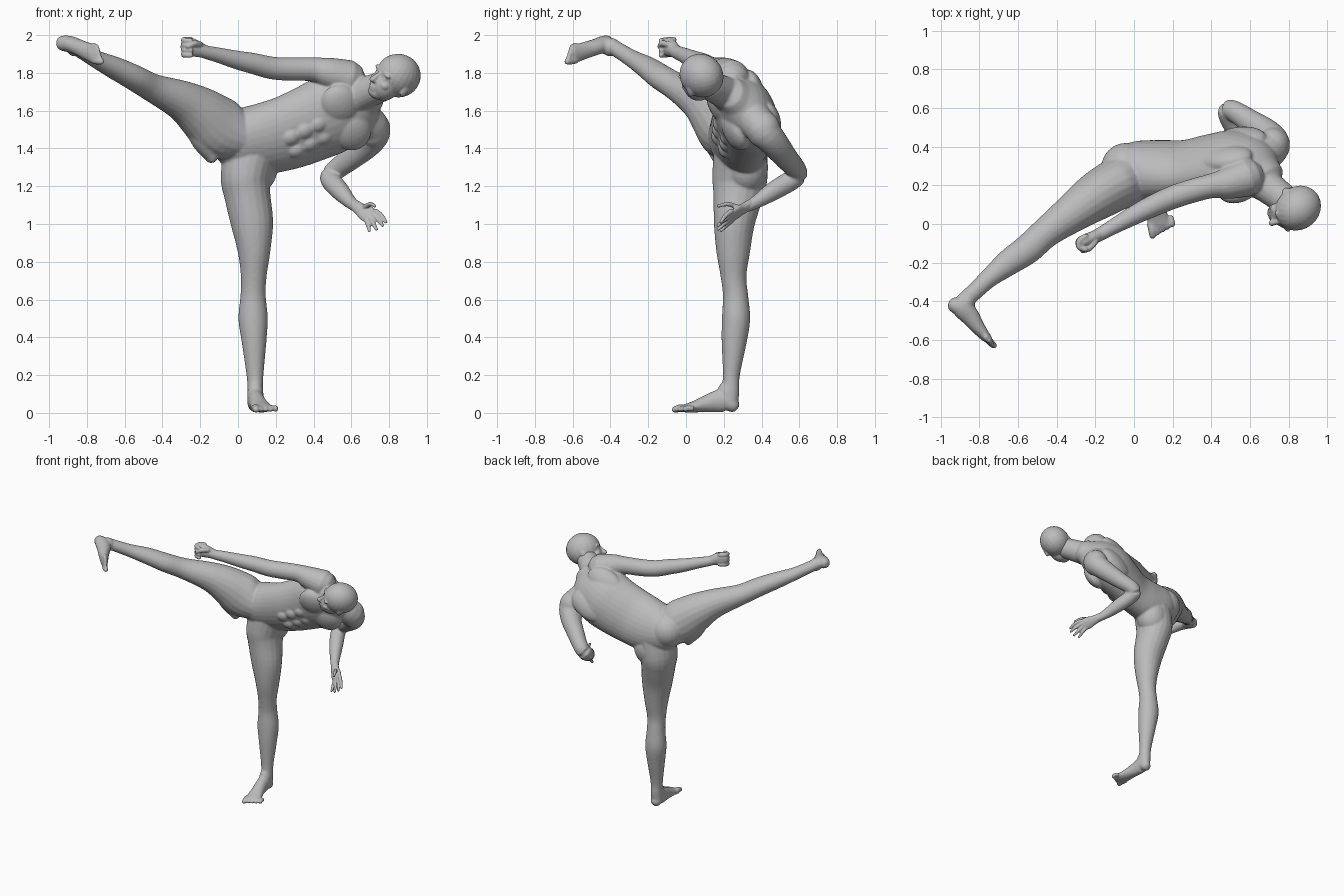
import bpy, bmesh, math
from mathutils import Vector, Matrix

if "Cube" in bpy.data.objects:
    bpy.data.objects.remove(bpy.data.objects["Cube"])

grey = bpy.data.materials.new("plain_grey")
grey.use_nodes = True
grey.diffuse_color = (0.5, 0.5, 0.5, 1)
grey.node_tree.nodes["Principled BSDF"].inputs["Base Color"].default_value = (0.5, 0.5, 0.5, 1)


def spline(pts, steps=4):
    """Catmull-Rom through stations of any size."""
    out = []
    for i in range(len(pts) - 1):
        p0, p1, p2, p3 = pts[max(i - 1, 0)], pts[i], pts[i + 1], pts[min(i + 2, len(pts) - 1)]
        for s in range(steps):
            t = s / steps
            out.append([0.5 * (2 * b + (c - a) * t + (2 * a - 5 * b + 4 * c - d) * t * t
                               + (3 * b - a - 3 * c + d) * t ** 3)
                        for a, b, c, d in zip(p0, p1, p2, p3)])
    return out + [list(pts[-1])]


def loft(bm, stations, wide=(0, 0, 1), n=20):
    """Rounded tube; each station is x, y, z, half width along `wide`, half depth."""
    st = spline([s if len(s) == 5 else (*s, s[3]) for s in stations])
    cen = [Vector(s[:3]) for s in st]
    rings = []
    for i, s in enumerate(st):
        t = (cen[min(i + 1, len(st) - 1)] - cen[max(i - 1, 0)]).normalized()
        w = Vector(wide)
        w = (w - t * w.dot(t)).normalized()
        d = t.cross(w)
        r = min(s[3], s[4])
        slices = [(0, 1)]
        if i == 0:
            slices = [(-.85 * r, .45), (-.5 * r, .83), (0, 1)]
        elif i == len(st) - 1:
            slices = [(0, 1), (.5 * r, .83), (.85 * r, .45)]
        for off, k in slices:
            rings.append([bm.verts.new(cen[i] + t * off + w * (s[3] * k * math.cos(a)) + d * (s[4] * k * math.sin(a)))
                          for a in (2 * math.pi * j / n for j in range(n))])
    for a, b in zip(rings, rings[1:]):
        for j in range(n):
            bm.faces.new((a[j], a[(j + 1) % n], b[(j + 1) % n], b[j]))
    bm.faces.new(rings[0][::-1])
    bm.faces.new(rings[-1])


def ball(bm, c, r, axes=((1, 0, 0), (0, 1, 0), (0, 0, 1))):
    """Ellipsoid with radii r along the given axes."""
    m = Matrix(axes).transposed().to_4x4()
    bmesh.ops.create_uvsphere(bm, u_segments=24, v_segments=16, radius=1,
                              matrix=Matrix.Translation(c) @ m @ Matrix.Diagonal((*r, 1)))


def finish(bm, name, voxel, smooth):
    bmesh.ops.recalc_face_normals(bm, faces=bm.faces)
    me = bpy.data.meshes.new(name)
    bm.to_mesh(me)
    bm.free()
    me.materials.append(grey)
    ob = bpy.data.objects.new(name, me)
    bpy.context.collection.objects.link(ob)
    re = ob.modifiers.new("fuse", 'REMESH')
    re.mode, re.voxel_size, re.use_smooth_shade = 'VOXEL', voxel, True
    sm = ob.modifiers.new("soften", 'SMOOTH')
    sm.factor, sm.iterations = 0.5, smooth


def frame(up, fwd):
    u = Vector(up).normalized()
    f = Vector(fwd)
    f = (f - u * f.dot(u)).normalized()
    return u.cross(f), f, u          # left, forward, up


# Torso, limbs, feet and neck fused into one body
bm = bmesh.new()
loft(bm, [(-.08, .25, 1.46, .12, .11), (0, .27, 1.445, .17, .15), (.12, .28, 1.45, .195, .145),
          (.25, .285, 1.48, .205, .137), (.38, .305, 1.53, .213, .148), (.5, .315, 1.585, .218, .16),
          (.6, .3, 1.63, .19, .14), (.67, .255, 1.675, .115, .095)], (.4, .4, -.82), 32)
loft(bm, [(.56, .27, 1.66, .12), (.66, .215, 1.69, .09), (.78, .125, 1.735, .078)])
# Standing leg
loft(bm, [(.07, .29, 1.40, .14, .14), (.04, .285, 1.25, .132, .147), (.05, .275, 1.15, .122, .132),
          (.075, .255, 1.0, .112, .108), (.085, .25, .85, .086, .089), (.083, .252, .72, .068, .068),
          (.08, .262, .62, .067, .067), (.08, .265, .5, .078, .075), (.085, .255, .38, .066, .067),
          (.09, .24, .2, .045, .045), (.092, .235, .12, .042, .048), (.092, .23, .06, .042, .047)], (1, 0, 0))
# Raised leg and the hanging fold under its thigh
loft(bm, [(0, .25, 1.46, .13, .14), (-.1, .2, 1.51, .165, .135), (-.2, .14, 1.59, .14, .125),
          (-.3, .07, 1.655, .107, .105), (-.45, -.04, 1.72, .076, .08), (-.55, -.13, 1.775, .068, .077),
          (-.65, -.2, 1.825, .06, .068), (-.75, -.28, 1.872, .047, .05), (-.82, -.345, 1.912, .042, .045),
          (-.88, -.4, 1.947, .04, .044)])
loft(bm, [(-.2, .14, 1.56, .1, .09), (-.17, .16, 1.44, .078, .07), (-.14, .17, 1.35, .03, .04)], (1, .6, 0))
# Right arm, reaching across
loft(bm, [(.58, .24, 1.77, .1), (.48, .21, 1.8, .082), (.4, .197, 1.818, .064), (.28, .165, 1.82, .062),
          (.18, .13, 1.826, .06), (.08, .085, 1.85, .056), (0, .045, 1.867, .05), (-.1, -.01, 1.893, .041),
          (-.17, -.05, 1.91, .036), (-.21, -.07, 1.925, .035)])
# Left arm, bent behind
loft(bm, [(.65, .35, 1.57, .1), (.72, .405, 1.5, .088), (.69, .465, 1.43, .076), (.6, .53, 1.35, .063),
          (.505, .59, 1.275, .053), (.49, .562, 1.235, .054), (.54, .463, 1.175, .05), (.59, .378, 1.12, .036),
          (.625, .325, 1.092, .029)], (.2, .2, .9))
# Muscle masses: chest, shoulder blades, abdomen, seat, knees, calf
left, front, up = frame((.85, .05, .4), (.23, -.84, -.37))
chest = Vector((.55, .3, 1.6))
for s in (-1, 1):
    ball(bm, chest + front * .09 + left * .085 * s, (.115, .06, .105), (left, front, up))
    ball(bm, chest - front * .1 + left * .1 * s - up * .02, (.1, .06, .15), (left, front, up))
    for k in range(3):
        ball(bm, chest + front * .107 - up * (.15 + .08 * k) + left * .04 * s, (.045, .035, .05), (left, front, up))
ball(bm, (.09, .32, 1.3), (.12, .115, .14))
ball(bm, (-.04, .29, 1.46), (.13, .13, .13))
ball(bm, (.083, .212, .74), (.045, .03, .07))
ball(bm, (-.46, -.07, 1.735), (.065, .05, .05))
ball(bm, (.72, .41, 1.5), (.087, .09, .1))
# Standing foot
loft(bm, [(.092, .245, .042, .04, .04), (.092, .21, .066, .044, .064), (.097, .16, .06, .044, .058),
          (.108, .1, .046, .047, .044), (.121, .04, .032, .055, .03), (.131, -.005, .024, .058, .022)], (1, 0, 0))
ball(bm, (.092, .215, .1), (.043, .05, .07))
for k in range(5):
    x = .088 + .026 * k
    r = .022 if k == 0 else .016
    loft(bm, [(x, .008 * k, .023, r), (x + .006, -.03 + .008 * k, .025, r),
              (x + .008, -.06 + .014 * k, .017, r * .85)], (1, 0, 0), 10)
# Raised foot
loft(bm, [(-.925, -.42, 1.957, .042, .042), (-.89, -.435, 1.952, .044, .054), (-.85, -.475, 1.938, .043, .05),
          (-.815, -.525, 1.922, .045, .039), (-.775, -.575, 1.905, .049, .028),
          (-.755, -.595, 1.898, .048, .022)], (.15, 0, 1))
ball(bm, (-.865, -.4, 1.937), (.045, .05, .05))
for k in range(5):
    z = 1.862 + .02 * k
    r = .02 if k == 0 else .015
    q = .006 * k
    loft(bm, [(-.765, -.585, z + .005, r), (-.74 - q, -.615 + q, z, r), (-.723 - q, -.63 + q, z - .002, r * .85)],
         (0, 0, 1), 10)
finish(bm, "body", .0068, 7)

# Head
bm = bmesh.new()
left, front, up = frame((.5, -.2, .84), (-.85, -.37, -.3))
axes = (left, front, up)
head = Vector((.835, .08, 1.775))


def face(x, y, z):
    return head + left * x + front * y + up * z


ball(bm, face(0, -.008, .015), (.11, .125, .116), axes)
ball(bm, face(0, .04, -.055), (.082, .08, .09), axes)
ball(bm, face(0, .065, -.112), (.045, .045, .036), axes)
loft(bm, [(*face(0, .108, -.005), .012), (*face(0, .122, -.035), .014), (*face(0, .134, -.055), .017)], left, 12)
ball(bm, face(0, .108, -.088), (.03, .012, .007), axes)
ball(bm, face(0, .105, -.102), (.026, .012, .008), axes)
for s in (-1, 1):
    ball(bm, face(.038 * s, .1, .006), (.036, .014, .012), axes)
    ball(bm, face(.036 * s, .094, -.018), (.018, .014, .009), axes)
    ball(bm, face(.042 * s, .08, -.05), (.034, .026, .024), axes)
    ball(bm, face(.013 * s, .118, -.055), (.011, .011, .009), axes)
    ball(bm, face(.102 * s, -.015, -.025), (.011, .022, .035), axes)
finish(bm, "head", .0055, 3)

# Right fist: palm block, curled fingers, thumb
bm = bmesh.new()
loft(bm, [(-.17, -.05, 1.91, .033), (-.21, -.07, 1.925, .043, .034), (-.25, -.088, 1.937, .05, .036),
          (-.272, -.098, 1.942, .047, .034)], (.1, .2, 1), 16)
for k in range(4):
    z = 1.975 - .025 * k
    loft(bm, [(-.25, -.065, z, .016), (-.28, -.085, z, .017), (-.283, -.118, z - .004, .016),
              (-.25, -.132, z - .006, .014)], (0, 0, 1), 10)
loft(bm, [(-.2, -.09, 1.95, .017), (-.23, -.125, 1.955, .016), (-.265, -.138, 1.94, .014)], (0, 0, 1), 10)
finish(bm, "right_fist", .005, 2)

# Left open hand
bm = bmesh.new()
loft(bm, [(.61, .345, 1.105, .03, .027), (.645, .3, 1.08, .035, .024), (.675, .27, 1.06, .046, .02),
          (.70, .245, 1.043, .045, .017)], (.65, .1, .6), 16)
for a, b, c in (((.728, .24, 1.067), (.76, .21, 1.045), (.783, .185, 1.01)),
                ((.715, .24, 1.05), (.745, .2, 1.02), (.765, .17, .992)),
                ((.698, .24, 1.035), (.718, .2, 1.0), (.733, .17, .972)),
                ((.68, .245, 1.022), (.69, .21, .99), (.695, .185, .965)),
                ((.665, .28, 1.085), (.7, .225, 1.105), (.725, .17, 1.095))):
    loft(bm, [(*a, .015), (*b, .012), (*c, .009)], (.65, .1, .6), 10)
finish(bm, "left_hand", .005, 2)
